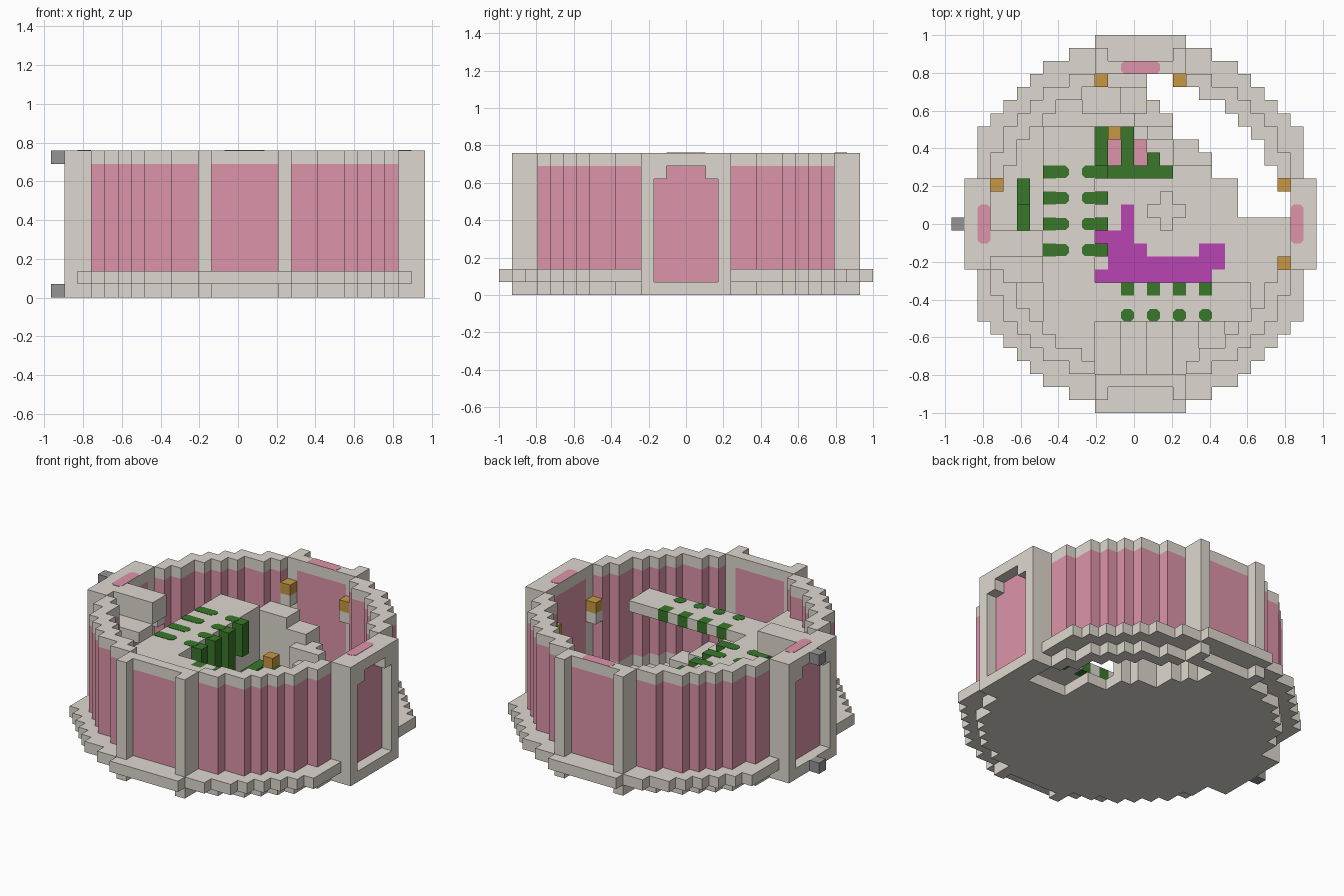
import bpy, bmesh, math
from mathutils import Vector

cube = bpy.data.objects.get("Cube")
if cube:
    bpy.data.objects.remove(cube, do_unlink=True)

U = 2 / 29          # size of one block
OX = U / 2          # the ring sits half a block off centre


def material(name, rgb):
    m = bpy.data.materials.new(name)
    m.use_nodes = True
    m.diffuse_color = (*rgb, 1)
    bsdf = next(n for n in m.node_tree.nodes if n.type == 'BSDF_PRINCIPLED')
    bsdf.inputs["Base Color"].default_value = (*rgb, 1)
    return m


STONE = material("pale_stone", (.73, .685, .62))
PINK = material("pink_panel", (.72, .295, .40))
GREEN = material("leaf_green", (.040, .185, .023))
PURPLE = material("purple_carpet", (.48, .058, .45))
GOLD = material("gold_lamp", (.57, .31, .054))
STEEL = material("steel_grey", (.30, .30, .30))

blocks = {}         # block position -> part name
colours = {}        # part name -> material


def fill(part, mat, xs, ys, zs, rule=lambda i, j: True):
    """Fill inclusive block ranges where the rule holds."""
    colours[part] = mat
    for i in range(xs[0], xs[1] + 1):
        for j in range(ys[0], ys[1] + 1):
            if rule(i, j):
                for k in range(zs[0], zs[1] + 1):
                    blocks[i, j, k] = part


# Plan rules: round outlines, thin wall shell and the open crescent
def disc(r2):
    return lambda i, j: i * i + j * j <= r2


inside = disc(150)


def shell(i, j):
    edge = any(not inside(i + a, j + b) for a in (-1, 0, 1) for b in (-1, 0, 1))
    gate = min(abs(i), abs(j)) <= 3
    return inside(i, j) and edge and not gate


EDGE = [7, 7, 7, 5, 5, 4, 2, 2, 1, 0, 0]     # floor edge beside the opening


def open_pit(i, j):
    return 1 <= j <= 11 and EDGE[j - 1] < i <= 11 and inside(i, j) and not shell(i, j)


def room(i, j):
    return inside(i, j) and not shell(i, j) and not open_pit(i, j)


ALL = (-14, 14)

# Foundation and stepped ledge
fill("foundation", STONE, (-13, 13), (-13, 13), (0, 0),
     lambda i, j: (inside(i, j) or (abs(j) <= 3 and abs(i) > 11)) and not open_pit(i, j))
fill("ledge", STONE, ALL, ALL, (1, 1),
     lambda i, j: ((disc(196)(i, j) and abs(i) <= 12) or (abs(j) <= 3 and abs(i) <= 13)
                   or (abs(i) <= 3)) and (not inside(i, j) or shell(i, j))
     and not (abs(i) <= 11 and abs(j) <= 3))

# Round curtain wall with its stone rim
fill("wall_panels", PINK, ALL, ALL, (2, 9), shell)
fill("wall_rim", STONE, ALL, ALL, (10, 10), shell)

# Four gates: recessed panel, paired pillars, lintels on the two sides
for s in (-1, 1):
    y = sorted((12 * s, 13 * s))
    fill("end_panels", PINK, (-2, 2), (12 * s, 12 * s), (2, 9))
    fill("end_rims", STONE, (-2, 2), (12 * s, 12 * s), (10, 10))
    fill("side_doors", PINK, (12 * s, 12 * s), (-2, 2), (1, 9))
    fill("side_lintels", STONE, y, (-3, 3), (10, 10))
    for p in (-3, 3):
        fill("end_pillars", STONE, (p, p), y, (0, 10))
        fill("side_pillars", STONE, y, (p, p), (0, 10))
    for j in (-2, 2):
        fill("door_corners", STONE, (13 * s, 13 * s), (j, j), (9, 9))
    for j in range(-2, 3):
        blocks.pop((13 * s, j, 1), None)
for k in (0, 10):
    fill("hinge_blocks", STEEL, (-14, -14), (0, 0), (k, k))

# Upper floor, its supporting wall and the long gallery
fill("upper_floor", STONE, (-7, -4), (-10, 7), (7, 7), room)
fill("support_wall", STONE, (-4, -4), (-4, 7), (1, 6), room)
fill("gallery", STONE, (-7, 8), (-7, -5), (7, 7), room)
fill("side_landing", STONE, (-11, -8), (-2, -1), (9, 10), room)
fill("side_step", STONE, (-11, -8), (-4, -3), (8, 8), room)

# Raised cross on the lower floor
fill("cross", STONE, (1, 3), (0, 2), (1, 1), lambda i, j: i == 2 or j == 1)

# Stairs climbing along the opening, and the front stairs
for i, j, top in ((4, 5, 3), (2, 7, 4), (1, 8, 5), (-1, 9, 6), (-3, 9, 7)):
    fill("curved_stairs", STONE, (i - 1, i + 1), (j, j + 1), (1, top - 1), room)
for n in range(5):
    fill("front_stairs", STONE, (2 * n - 3, 2 * n - 2), (-11, -8), (1, 5 - n), room)

# Raised bed with green frame
fill("bed_frame", GREEN, (-3, 2), (4, 4), (1, 2))
for i, far in ((-3, 7), (-1, 7), (1, 5)):
    fill("bed_frame", GREEN, (i, i), (5, far), (1, 2))
for i in (-2, 0):
    fill("bed_cover", PINK, (i, i), (5, 6), (1, 1))
fill("bed_lamp_post", STONE, (-2, -2), (7, 7), (1, 2))
fill("bed_lamp", GOLD, (-2, -2), (7, 7), (3, 3))

# Hanging vines, leaves over the floor edges and the stepped green screen
for j in (-2, 0, 2, 4):
    fill("vines", GREEN, (-3, -3), (j, j), (4 if j < 4 else 5, 7))
    fill("edge_leaves", GREEN, (-7, -7), (j, j), (7, 7))
for i in (-1, 1, 3, 5):
    fill("gallery_edge_leaves", GREEN, (i, i), (-5, -5), (7, 7))
fill("green_screen", GREEN, (-9, -9), (0, 1), (1, 2))
fill("green_screen", GREEN, (-9, -9), (2, 3), (1, 4))

# Wall lamps on stone brackets
for i, j, k in ((-3, 11, 8), (3, 11, 8), (-11, 3, 7), (11, 3, 7), (11, -3, 7)):
    fill("lamp_brackets", STONE, (i, i), (j, j), (k - 1, k - 1))
    fill("wall_lamps", GOLD, (i, i), (j, j), (k, k))


# Turn each part's exposed block sides into one clean mesh
def finish(name, bm, mat):
    bmesh.ops.remove_doubles(bm, verts=bm.verts, dist=1e-5)
    bmesh.ops.dissolve_limit(bm, angle_limit=math.radians(1), verts=bm.verts, edges=bm.edges)
    mesh = bpy.data.meshes.new(name)
    bm.to_mesh(mesh)
    bm.free()
    mesh.materials.append(mat)
    bpy.context.collection.objects.link(bpy.data.objects.new(name, mesh))


def place(i, j, k):
    return Vector((i * U + OX, j * U, k * U))


for part, mat in colours.items():
    bm = bmesh.new()
    for cell in [c for c, p in blocks.items() if p == part]:
        mid = place(cell[0], cell[1], cell[2] + .5)
        for axis in range(3):
            for s in (-1, 1):
                step = [0, 0, 0]
                step[axis] = s
                if tuple(c + d for c, d in zip(cell, step)) in blocks:
                    continue
                n = Vector(step) * U / 2
                a = Vector([step[(x + 1) % 3] for x in range(3)]) * U / 2
                b = n.cross(a) / (U / 2)
                corners = (a + b, b - a, -a - b, a - b)
                face = bm.faces.new([bm.verts.new(mid + n + c) for c in corners])
                face.normal_update()
                if face.normal.dot(n) < 0:
                    face.normal_flip()
    finish(part, bm, mat)


# Thin painted plates with clipped corners
def plates(name, mat, items, k, clip=.25):
    bm = bmesh.new()
    for i, j, w, d in items:
        x, y = w / 2, d / 2
        pts = [(x, y - clip), (x - clip, y), (clip - x, y), (-x, y - clip),
               (-x, clip - y), (clip - x, -y), (x - clip, -y), (x, clip - y)]
        if not clip:
            pts = [(x, y), (-x, y), (-x, -y), (x, -y)]
        face = bm.faces.new([bm.verts.new(place(i + a, j + b, k)) for a, b in pts])
        up = bmesh.ops.extrude_face_region(bm, geom=[face])["geom"]
        bmesh.ops.translate(bm, vec=(0, 0, .002),
                            verts=[v for v in up if isinstance(v, bmesh.types.BMVert)])
    bmesh.ops.recalc_face_normals(bm, faces=bm.faces)
    finish(name, bm, mat)


plates("floor_leaves", GREEN,
       [(i, j, w, .95) for j in (-2, 0, 2, 4) for i, w in ((-6.5, 2), (-3.9, 1.2))], 8)
plates("gallery_leaves", GREEN, [(i, -7, 1, .95) for i in (-1, 1, 3, 5)], 8)
plates("rim_marks", PINK, [(-12, 0, 1, 3), (12, 0, 1, 3), (0, 12, 3, 1)], 11)

# Purple carpet laid in strips on the lower floor
plates("carpet", PURPLE,
       [(-1, .5, 1, 2), (-2, -1, 3, 1), (-1, -2, 3, 1), (5.5, -2, 2, 1),
        (2, -3, 9, 1), (1, -4, 9, 1)], 1.02, 0)
